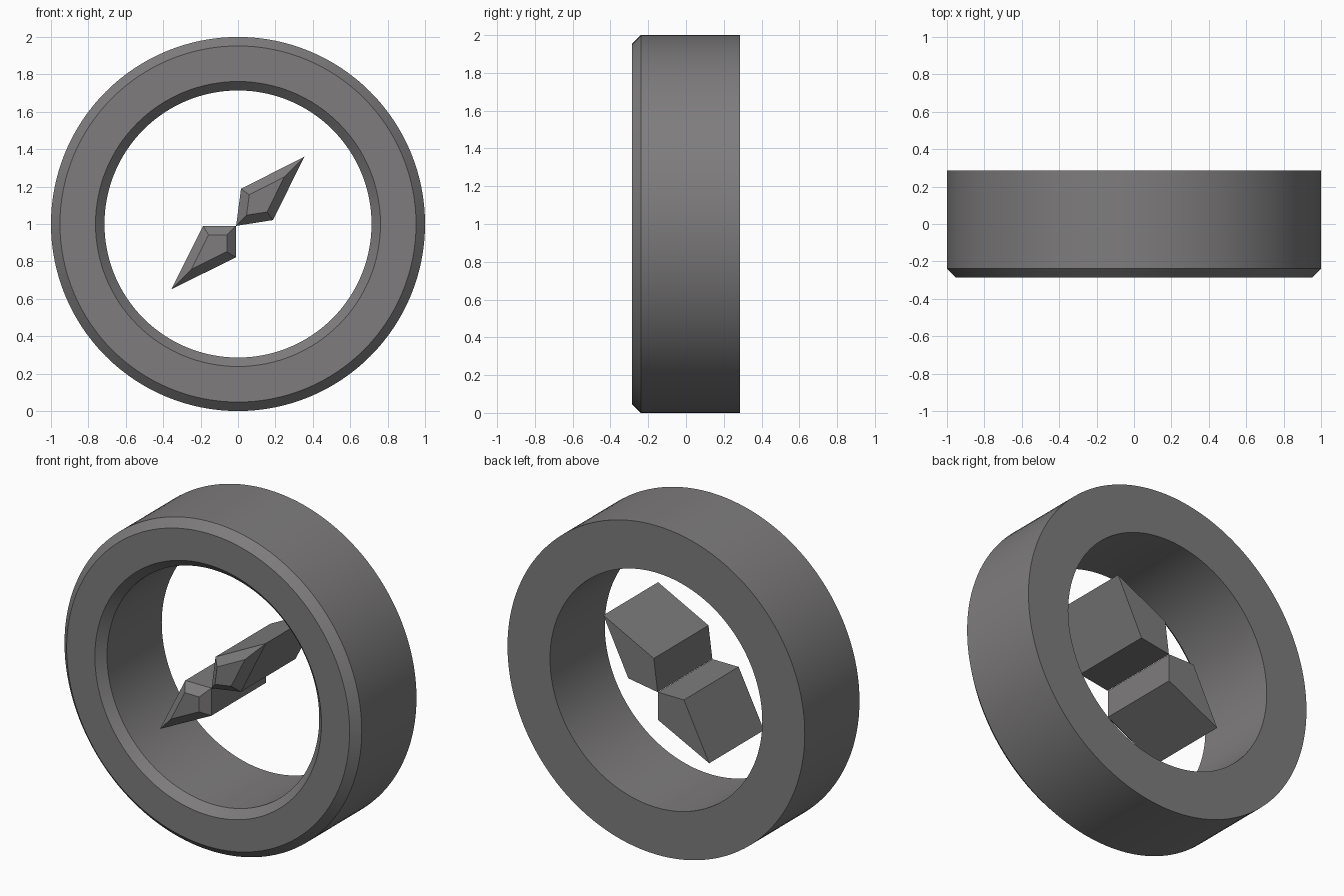
import bpy, bmesh, math
from mathutils import Vector

if "Cube" in bpy.data.objects:
    bpy.data.objects.remove(bpy.data.objects["Cube"])

FRONT, BACK, BEVEL = -0.287, 0.287, 0.048
SEGMENTS = 128

grey = bpy.data.materials.new("dark grey")
grey.diffuse_color = (0.21, 0.203, 0.205, 1)
grey.use_nodes = True
grey.node_tree.nodes["Principled BSDF"].inputs["Base Color"].default_value = grey.diffuse_color


def finish(bm, name):
    bmesh.ops.recalc_face_normals(bm, faces=bm.faces)
    mesh = bpy.data.meshes.new(name)
    bm.to_mesh(mesh)
    bm.free()
    mesh.materials.append(grey)
    obj = bpy.data.objects.new(name, mesh)
    bpy.context.collection.objects.link(obj)
    return obj


def loft(name, rings):
    """Join successive loops of points with quads, capping both ends."""
    bm = bmesh.new()
    loops = [[bm.verts.new(p) for p in ring] for ring in rings]
    n = len(loops[0])
    for a, b in zip(loops, loops[1:]):
        for i in range(n):
            j = (i + 1) % n
            bm.faces.new((a[i], a[j], b[j], b[i]))
    bm.faces.new(loops[0])
    bm.faces.new(loops[-1])
    return finish(bm, name)


def inset(points, d):
    """Mitred inward offset of a convex outline."""
    pts = [Vector(p) for p in points]
    mid = sum(pts, Vector((0, 0))) / len(pts)
    result = []
    for i, p in enumerate(pts):
        normals = []
        for q in (pts[i - 1], pts[(i + 1) % len(pts)]):
            e = (q - p).normalized()
            nrm = Vector((-e.y, e.x))
            if nrm.dot(mid - p) < 0:
                nrm = -nrm
            normals.append(nrm)
        s = normals[0] + normals[1]
        result.append(p + s * (2 * d / s.length_squared))
    return result


def needle(name, outline):
    rings = [(BACK, outline), (FRONT + BEVEL, outline), (FRONT, inset(outline, BEVEL))]
    return loft(name, [[(p[0], y, p[1]) for p in pts] for y, pts in rings])


# Round case, chamfered on the front edges only
profile = [(1.0, BACK), (1.0, FRONT + BEVEL), (1.0 - BEVEL, FRONT),
           (0.714 + BEVEL, FRONT), (0.714, FRONT + BEVEL), (0.714, BACK)]
bm = bmesh.new()
rows = []
for k in range(SEGMENTS):
    a = 2 * math.pi * k / SEGMENTS
    rows.append([bm.verts.new((r * math.cos(a), y, 1 + r * math.sin(a))) for r, y in profile])
for k in range(SEGMENTS):
    a, b = rows[k], rows[(k + 1) % SEGMENTS]
    for i in range(len(profile)):
        j = (i + 1) % len(profile)
        bm.faces.new((a[i], a[j], b[j], b[i]))
case = finish(bm, "compass_case")
bpy.context.view_layer.objects.active = case
case.select_set(True)
bpy.ops.object.shade_smooth_by_angle(angle=math.radians(30))

# Two kite-shaped needle halves
needle("needle_upper", [(0.355, 1.36), (0.016, 1.188), (-0.01, 0.99), (0.187, 1.021)])
needle("needle_lower", [(-0.357, 0.65), (-0.187, 0.99), (-0.012, 0.99), (-0.012, 0.822)])
